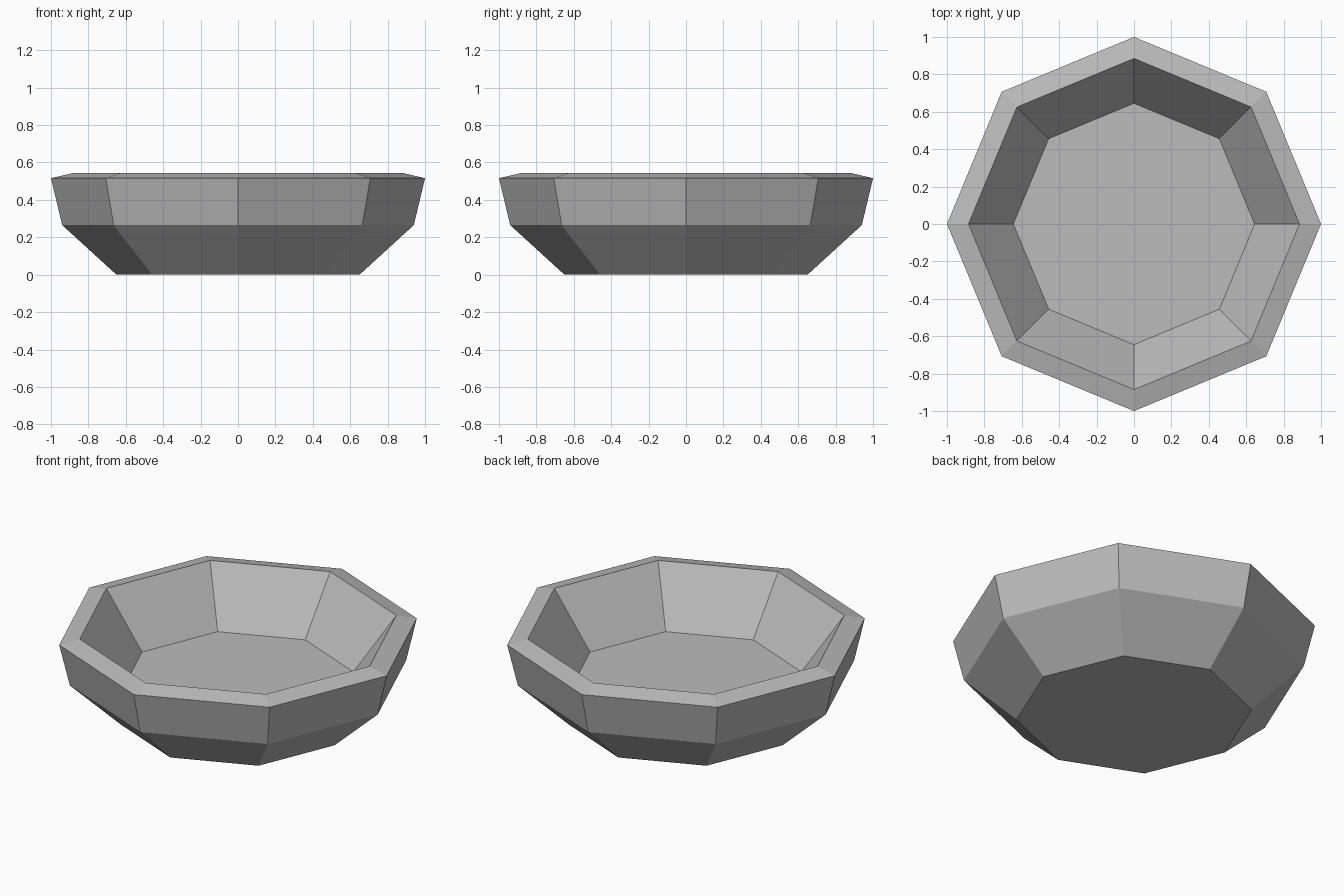
import bpy, bmesh
from math import cos, sin, tau

if "Cube" in bpy.data.objects:
    bpy.data.objects.remove(bpy.data.objects["Cube"], do_unlink=True)

SIDES = 8

# Single grey material
grey = bpy.data.materials.new("plain_grey")
grey.use_nodes = True
color = (0.5, 0.5, 0.5, 1)
grey.diffuse_color = color
grey.node_tree.nodes["Principled BSDF"].inputs["Base Color"].default_value = color

# Profile (radius, height) from underside, over the rim, to the inner floor
profile = [(0.65, 0), (0.94, 0.265), (1, 0.516), (0.885, 0.543), (0.645, 0.22)]


def lathe(name, profile, material):
    bm = bmesh.new()
    rings = [[bm.verts.new((r * cos(tau * i / SIDES), r * sin(tau * i / SIDES), z))
              for i in range(SIDES)] for r, z in profile]
    for low, high in zip(rings, rings[1:]):
        for i in range(SIDES):
            j = (i + 1) % SIDES
            bm.faces.new((low[i], low[j], high[j], high[i]))
    # Closed underside and inner floor
    bm.faces.new(rings[0][::-1])
    bm.faces.new(rings[-1])
    bmesh.ops.recalc_face_normals(bm, faces=bm.faces)
    mesh = bpy.data.meshes.new(name)
    bm.to_mesh(mesh)
    bm.free()
    mesh.materials.append(material)
    obj = bpy.data.objects.new(name, mesh)
    bpy.context.collection.objects.link(obj)
    return obj


lathe("bowl", profile, grey)
